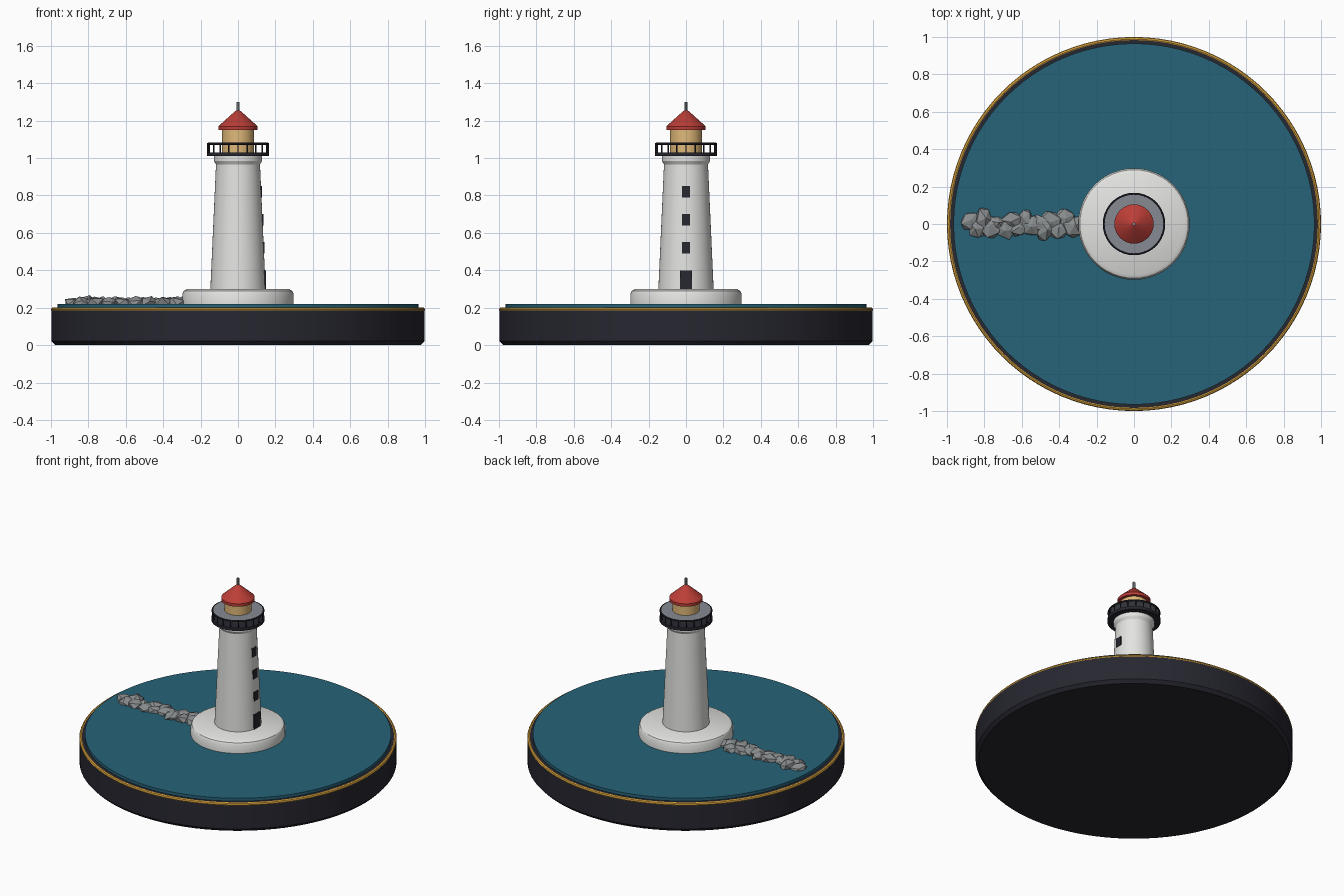
import bpy, math, random
from mathutils import Vector

if "Cube" in bpy.data.objects:
    bpy.data.objects.remove(bpy.data.objects["Cube"])


def mat(name, rgb):
    m = bpy.data.materials.new(name)
    m.diffuse_color = (*rgb, 1)
    m.use_nodes = True
    m.node_tree.nodes["Principled BSDF"].inputs["Base Color"].default_value = m.diffuse_color
    return m


NAVY = mat("dark navy", (0.02, 0.02, 0.03))
GOLD = mat("gold", (0.70, 0.37, 0.045))
SEA = mat("sea blue", (0.02, 0.125, 0.19))
WHITE = mat("white", (0.77, 0.77, 0.75))
GREY = mat("metal grey", (0.24, 0.26, 0.29))
ROCK = mat("rock grey", (0.25, 0.265, 0.27))
TAN = mat("lantern tan", (0.74, 0.48, 0.19))
RED = mat("roof red", (0.50, 0.048, 0.038))


def finish(ob, name, m, smooth=True):
    ob.name = name
    ob.data.materials.append(m)
    if smooth:
        bpy.ops.object.shade_smooth_by_angle(angle=math.radians(30))
    return ob


def lathe(name, profile, m, sides=48):
    """Closed solid turned around z from (radius, z) points, bottom to top."""
    verts, faces = [], []
    for r, z in profile:
        for i in range(sides):
            a = math.tau * i / sides
            verts.append((r * math.cos(a), r * math.sin(a), z))
    for k in range(len(profile) - 1):
        for i in range(sides):
            j = (i + 1) % sides
            a, b = k * sides, (k + 1) * sides
            faces.append((a + i, a + j, b + j, b + i))
    faces.append(tuple(reversed(range(sides))))
    faces.append(tuple(range((len(profile) - 1) * sides, len(profile) * sides)))
    me = bpy.data.meshes.new(name)
    me.from_pydata(verts, [], faces)
    ob = bpy.data.objects.new(name, me)
    bpy.context.collection.objects.link(ob)
    bpy.ops.object.select_all(action='DESELECT')
    bpy.context.view_layer.objects.active = ob
    ob.select_set(True)
    return finish(ob, name, m)


def ring(name, major, minor, z, m, sides=64):
    bpy.ops.mesh.primitive_torus_add(major_radius=major, minor_radius=minor, location=(0, 0, z),
                                     major_segments=sides, minor_segments=8)
    return finish(bpy.context.object, name, m)


def box(name, lo, hi, m):
    lo, hi = Vector(lo), Vector(hi)
    bpy.ops.mesh.primitive_cube_add(size=1, location=(lo + hi) / 2)
    ob = bpy.context.object
    ob.scale = hi - lo
    return finish(ob, name, m, False)


# Display base, trim ring and water
lathe("base", [(0.978, 0), (0.998, 0.022), (0.998, 0.185), (0.985, 0.2)], NAVY, 96)
ring("gold_trim", 0.988, 0.012, 0.19, GOLD, 96)
lathe("sea", [(0.965, 0.195), (0.965, 0.22)], SEA, 96)

# Plinth and tapered tower with flared collar
lathe("plinth", [(0.298, 0.215), (0.298, 0.275), (0.29, 0.29), (0.272, 0.3)], WHITE)
lathe("tower", [(0.148, 0.295), (0.117, 0.98)], WHITE)
lathe("collar", [(0.117, 0.965), (0.129, 0.985), (0.129, 1.012)], WHITE)

# Door and windows on the right side
def tower_radius(z):
    return 0.148 - 0.0455 * (z - 0.3)


box("door", (0.12, -0.032, 0.3), (0.149, 0.032, 0.4), NAVY)
for i, z in enumerate((0.52, 0.67, 0.82)):
    r = tower_radius(z)
    box(f"window_{i + 1}", (r - 0.03, -0.022, z - 0.031), (r + 0.004, 0.022, z + 0.031), NAVY)

# Gallery: deck, posts, rail and the thin grey cover
lathe("gallery_deck", [(0.167, 1.01), (0.167, 1.03)], NAVY)
lathe("gallery_cover", [(0.16, 1.073), (0.16, 1.08)], GREY)
ring("gallery_rail", 0.161, 0.006, 1.076, NAVY)
for i in range(20):
    a = math.tau * i / 20
    bpy.ops.mesh.primitive_cylinder_add(vertices=6, radius=0.004, depth=0.05,
                                        location=(0.161 * math.cos(a), 0.161 * math.sin(a), 1.052))
    finish(bpy.context.object, f"rail_post_{i + 1}", NAVY)

# Lantern room, roof and mast
lathe("lantern", [(0.085, 1.025), (0.085, 1.155)], TAN, 32)
lathe("roof", [(0.105, 1.15), (0.105, 1.17), (0.014, 1.252), (0.005, 1.256)], RED, 32)
lathe("mast", [(0.008, 1.24), (0.008, 1.3)], GREY, 12)

# Rough stone breakwater running left from the plinth
random.seed(7)
count = 17
for i in range(count):
    x = -0.875 + 0.585 * i / (count - 1)
    y = (0.015, -0.025, 0.03, -0.015, 0.0, -0.03)[i % 6]
    bpy.ops.mesh.primitive_ico_sphere_add(subdivisions=1, radius=1, location=(x, y, 0.223))
    ob = bpy.context.object
    for v in ob.data.vertices:
        v.co *= random.uniform(0.8, 1.12)
    ob.scale = (random.uniform(0.055, 0.075), random.uniform(0.045, 0.065), random.uniform(0.036, 0.042))
    ob.rotation_euler = (random.uniform(-0.3, 0.3), random.uniform(-0.15, 0.15), random.uniform(0, math.tau))
    finish(ob, f"breakwater_rock_{i + 1}", ROCK, False)
